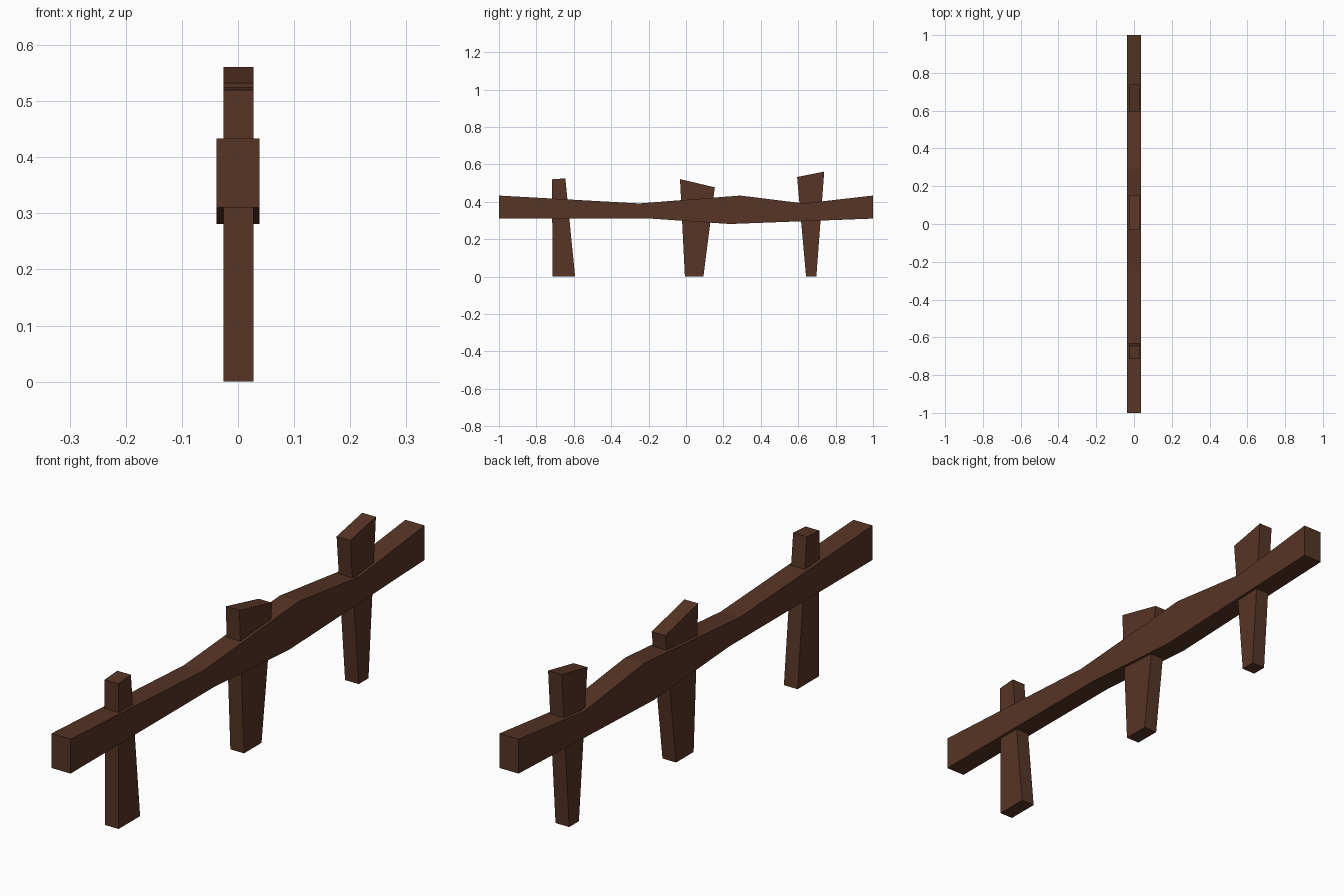
import bpy, bmesh

if "Cube" in bpy.data.objects:
    bpy.data.objects.remove(bpy.data.objects["Cube"])

wood = bpy.data.materials.new("dark_brown_wood")
wood.diffuse_color = (0.095, 0.035, 0.018, 1)
wood.use_nodes = True
wood.node_tree.nodes["Principled BSDF"].inputs["Base Color"].default_value = wood.diffuse_color


def beam(name, sections, x0, x1):
    """Box beam through sections, each a pair of (y, z) points (side a, side b)."""
    bm = bmesh.new()
    rings = []
    for a, b in sections:
        rings.append([bm.verts.new((x, y, z))
                      for x, (y, z) in ((x0, a), (x1, a), (x1, b), (x0, b))])
    for r, s in zip(rings, rings[1:]):
        for i in range(4):
            j = (i + 1) % 4
            bm.faces.new((r[i], r[j], s[j], s[i]))
    bm.faces.new(rings[0])
    bm.faces.new(rings[-1])
    bmesh.ops.recalc_face_normals(bm, faces=bm.faces)
    me = bpy.data.meshes.new(name)
    bm.to_mesh(me)
    bm.free()
    me.materials.append(wood)
    ob = bpy.data.objects.new(name, me)
    bpy.context.collection.objects.link(ob)
    return ob


# Long uneven rail: bottom and top point at each section
beam("rail", [
    ((-1.0, 0.31), (-1.0, 0.433)),
    ((-0.19, 0.31), (-0.25, 0.391)),
    ((0.235, 0.281), (0.29, 0.433)),
    ((0.63, 0.296), (0.63, 0.391)),
    ((1.0, 0.31), (1.0, 0.433)),
], -0.038, 0.038)

# Tapered posts with slanted tops: foot pair, then top pair
posts = {
    "front_post": [((-0.714, 0), (-0.593, 0)), ((-0.716, 0.520), (-0.645, 0.525))],
    "middle_post": [((-0.006, 0), (0.093, 0)), ((-0.032, 0.521), (0.154, 0.477))],
    "back_post": [((0.642, 0), (0.697, 0)), ((0.594, 0.532), (0.739, 0.561))],
}
for name, sections in posts.items():
    beam(name, sections, -0.026, 0.028)
